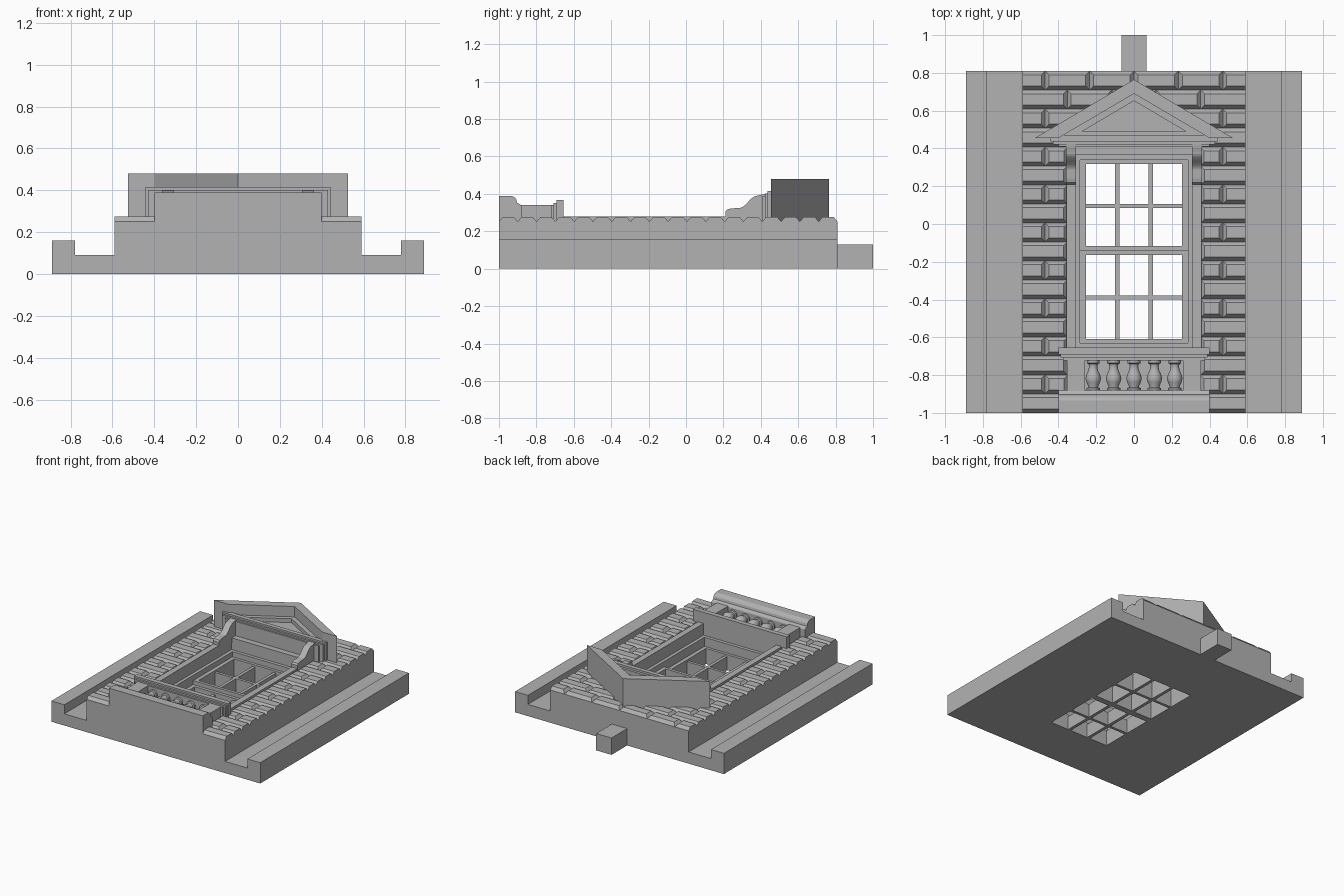
import bpy, bmesh, math
from mathutils import Vector

cube = bpy.data.objects.get("Cube")
if cube:
    bpy.data.objects.remove(cube, do_unlink=True)

stone = bpy.data.materials.new("grey_stone")
stone.use_nodes = True
stone.diffuse_color = (0.45, 0.45, 0.45, 1)
stone.node_tree.nodes["Principled BSDF"].inputs["Base Color"].default_value = (0.45, 0.45, 0.45, 1)


def finish(name, bm):
    bmesh.ops.recalc_face_normals(bm, faces=bm.faces)
    mesh = bpy.data.meshes.new(name)
    bm.to_mesh(mesh)
    bm.free()
    mesh.materials.append(stone)
    obj = bpy.data.objects.new(name, mesh)
    bpy.context.scene.collection.objects.link(obj)
    return obj


def add_prism(bm, pts, axis, a, b):
    """Extrude a 2D outline along an axis; x takes (y, z), y takes (x, z), z takes (x, y)."""
    def place(p, d):
        return {"x": (d, p[0], p[1]), "y": (p[0], d, p[1]), "z": (p[0], p[1], d)}[axis]
    low = [bm.verts.new(place(p, a)) for p in pts]
    high = [bm.verts.new(place(p, b)) for p in pts]
    bm.faces.new(low)
    bm.faces.new(high)
    for i in range(len(pts)):
        j = (i + 1) % len(pts)
        bm.faces.new((low[i], low[j], high[j], high[i]))


def add_box(bm, x0, x1, y0, y1, z0, z1):
    add_prism(bm, [(x0, y0), (x1, y0), (x1, y1), (x0, y1)], "z", z0, z1)


def prism(name, pts, axis, a, b):
    bm = bmesh.new()
    add_prism(bm, pts, axis, a, b)
    return finish(name, bm)


def boxes(name, dims):
    bm = bmesh.new()
    for d in dims:
        add_box(bm, *d)
    return finish(name, bm)


def ring(bm, x, y0, y1, w, z0, z1):
    """Rectangular frame of width w inside the given outline."""
    for s in (-1, 1):
        add_box(bm, *sorted((s * x, s * (x - w))), y0, y1, z0, z1)
    for a in (y0, y1 - w):
        add_box(bm, -x + w, x - w, a, a + w, z0, z1)


def cut(obj, cutter):
    mod = obj.modifiers.new("cut", "BOOLEAN")
    mod.operation = "DIFFERENCE"
    mod.solver = "EXACT"
    mod.object = cutter
    cutter.hide_render = True
    cutter.hide_set(True)
    cutter.display_type = "WIRE"


# Wall slab with side channels and rails, and the window opening cut through
BACK, FRONT, WALL = 0.81, -1.0, 0.252
half = [(0.59, WALL), (0.59, 0.09), (0.78, 0.09), (0.78, 0.16), (0.89, 0.16), (0.89, 0)]
wall = prism("wall_slab", half + [(-x, z) for x, z in reversed(half)], "y", FRONT, BACK)
cut(wall, boxes("window_cutter", [(-0.31, 0.31, -0.655, 0.365, -0.1, 0.6)]))

# Locating peg at the back
boxes("back_peg", [(-0.065, 0.065, BACK - 0.01, 1.0, 0, 0.13)])

# Chamfered brick courses
bm = bmesh.new()
ROWS, EDGE, JOINT, TOP = 18, 0.59, 0.2355, 0.276
pitch = (BACK - FRONT) / ROWS
for row in range(ROWS):
    y1 = BACK - row * pitch
    y0 = y1 - pitch
    shift = 0 if row % 2 == 0 else JOINT / 2
    joints = [k * JOINT + shift for k in range(-4, 5)]
    xs = [-EDGE] + [j for j in joints if abs(j) < EDGE - 0.03] + [EDGE]
    for a, b in zip(xs, xs[1:]):
        spans = [(a, b)]
        if y0 < 0.38:
            spans = [(a, min(b, -0.35)), (max(a, 0.35), b)]
        for p, q in spans:
            if q - p < 0.04:
                continue
            c = 0.02
            u = p if p == -EDGE else p + c
            v = q if q == EDGE else q - c
            low = [bm.verts.new((x, y, WALL)) for x, y in ((p, y0), (q, y0), (q, y1), (p, y1))]
            top = [bm.verts.new((x, y, TOP)) for x, y in
                   ((u, y0 + c), (v, y0 + c), (v, y1 - c), (u, y1 - c))]
            bm.faces.new(low)
            bm.faces.new(top)
            for i in range(4):
                j = (i + 1) % 4
                bm.faces.new((low[i], low[j], top[j], top[i]))
finish("bricks", bm)

# Moulded window surround
bm = bmesh.new()
for s in (-1, 1):
    add_box(bm, *sorted((s * 0.31, s * 0.357)), -0.68, 0.43, 0.2, 0.28)
add_box(bm, -0.31, 0.31, 0.365, 0.43, 0.2, 0.28)
finish("window_surround", bm)

# Recessed frame and two sashes with glazing bars
bm = bmesh.new()
ring(bm, 0.312, -0.657, 0.367, 0.027, 0, 0.19)
finish("window_frame", bm)
for name, y0, y1, bar, height in (("lower_sash", -0.632, -0.14, -0.39, 0.12),
                                  ("upper_sash", -0.14, 0.342, 0.095, 0.15)):
    bm = bmesh.new()
    for s in (-1, 1):
        add_box(bm, *sorted((s * 0.255, s * 0.287)), y0, y1, 0, height)
        add_box(bm, s * 0.088 - 0.012, s * 0.088 + 0.012, y0, y1, 0, height - 0.015)
    for a in (y0, y1 - 0.024):
        add_box(bm, -0.255, 0.255, a, a + 0.024, 0, height)
    add_box(bm, -0.255, 0.255, bar - 0.011, bar + 0.011, 0, height - 0.015)
    finish(name, bm)

# Scroll brackets under the cornice
steps = 10
curve = [(0.21, 0.24), (0.21, 0.305), (0.22, 0.317), (0.24, 0.322), (0.285, 0.325)]
for i in range(1, steps + 1):
    t = i / steps
    curve.append((0.285 + 0.095 * t, 0.325 + 0.065 * (0.5 - 0.5 * math.cos(math.pi * t))))
curve += [(0.40, 0.395), (0.43, 0.40), (0.43, 0.24)]
for side, s in (("left", 1), ("right", -1)):
    prism(side + "_bracket", curve, "x", s * 0.308, s * 0.36)

# Stepped cornice
boxes("cornice", [(-0.40, 0.40, 0.41, 0.47, 0.24, 0.39),
                  (-0.43, 0.43, 0.422, 0.47, 0.24, 0.402),
                  (-0.443, 0.443, 0.437, 0.47, 0.24, 0.416)])

# Pediment: deep raking hood around a sunken triangular panel
BASE = 0.455
hood = [(-0.525, BASE), (0, 0.765), (0.525, BASE), (0.40, BASE), (0, 0.69), (-0.40, BASE)]
prism("pediment_hood", hood, "z", 0.24, 0.48)
panel = prism("pediment_panel", [(-0.41, BASE), (0.41, BASE), (0, 0.695)], "z", 0.24, 0.40)
cut(panel, prism("panel_cutter", [(-0.275, 0.49), (0.275, 0.49), (0, 0.652)], "z", 0.37, 0.6))

# Balcony plinth with rounded upper edge
plinth = [(FRONT, 0.1), (FRONT, 0.39), (-0.935, 0.39), (-0.918, 0.383), (-0.907, 0.37),
          (-0.903, 0.352), (-0.885, 0.343), (-0.88, 0.335), (-0.88, 0.1)]
prism("balcony_plinth", plinth, "x", -0.40, 0.40)

# Balcony handrail, back panel and end piers
boxes("balcony_rail", [(-0.40, 0.40, -0.692, -0.655, 0.24, 0.366),
                       (-0.39, 0.39, -0.708, -0.68, 0.24, 0.352),
                       (-0.375, 0.375, -0.722, -0.68, 0.24, 0.34)])
boxes("balcony_piers", [(s * 0.308 - 0.048, s * 0.308 + 0.048, -0.89, -0.71, 0.2, 0.34)
                        for s in (-1, 1)])

# Turned balusters lying along y
turning = [(0, 0.036), (0.014, 0.036), (0.018, 0.026), (0.026, 0.027), (0.045, 0.036),
           (0.065, 0.041), (0.085, 0.036), (0.11, 0.025), (0.13, 0.022), (0.142, 0.025),
           (0.146, 0.034), (0.165, 0.034)]
SEG = 24
for n in range(5):
    bm = bmesh.new()
    rings = []
    for d, r in turning:
        rings.append([bm.verts.new(Vector(((n - 2) * 0.108 + r * math.cos(k * math.tau / SEG),
                                           -0.883 + d,
                                           0.288 + r * math.sin(k * math.tau / SEG))))
                      for k in range(SEG)])
    for a, b in zip(rings, rings[1:]):
        for k in range(SEG):
            m = (k + 1) % SEG
            bm.faces.new((a[k], a[m], b[m], b[k]))
    bm.faces.new(rings[0])
    bm.faces.new(rings[-1])
    obj = finish("baluster_%d" % (n + 1), bm)
    bpy.ops.object.select_all(action="DESELECT")
    obj.select_set(True)
    bpy.context.view_layer.objects.active = obj
    bpy.ops.object.shade_smooth_by_angle(angle=math.radians(35))
